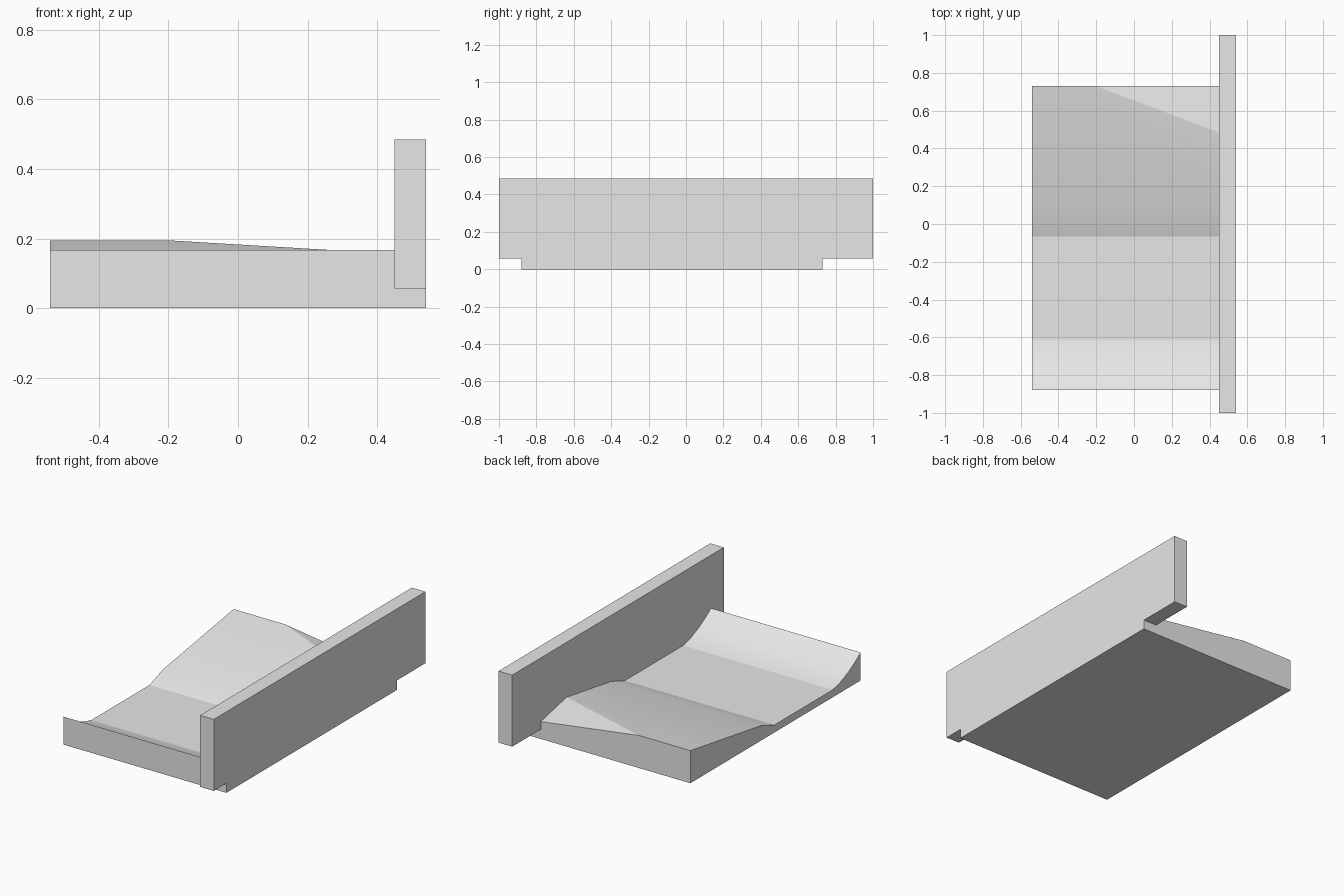
import bpy
import bmesh
import math
from mathutils import Vector

cube = bpy.data.objects.get("Cube")
if cube:
    bpy.data.objects.remove(cube, do_unlink=True)

# Single plain grey
grey = bpy.data.materials.new("plain_grey")
grey.use_nodes = True
grey.diffuse_color = (0.8, 0.8, 0.8, 1)
grey.node_tree.nodes["Principled BSDF"].inputs["Base Color"].default_value = (0.8, 0.8, 0.8, 1)


def extrude_profile(name, profile, x0, x1, cut=None):
    """Extrude a (y, z) profile along x; optionally trim it with a plane."""
    bm = bmesh.new()
    face = bm.faces.new([bm.verts.new((x0, y, z)) for y, z in profile])
    grown = bmesh.ops.extrude_face_region(bm, geom=[face])["geom"]
    moved = [v for v in grown if isinstance(v, bmesh.types.BMVert)]
    bmesh.ops.translate(bm, verts=moved, vec=(x1 - x0, 0, 0))
    if cut:
        point, normal = cut
        bmesh.ops.bisect_plane(bm, geom=bm.verts[:] + bm.edges[:] + bm.faces[:],
                               plane_co=point, plane_no=normal, clear_outer=True)
        bmesh.ops.holes_fill(bm, edges=[e for e in bm.edges if e.is_boundary])
    bmesh.ops.recalc_face_normals(bm, faces=bm.faces[:])
    mesh = bpy.data.meshes.new(name)
    bm.to_mesh(mesh)
    bm.free()
    mesh.materials.append(grey)
    obj = bpy.data.objects.new(name, mesh)
    bpy.context.collection.objects.link(obj)
    bpy.ops.object.select_all(action="DESELECT")
    obj.select_set(True)
    bpy.context.view_layer.objects.active = obj
    bpy.ops.object.shade_smooth_by_angle(angle=math.radians(13))
    return obj


FRONT, BACK, INNER = -0.88, 0.73, 0.45

# Ground bed: curved front bank, flat channel, step, rising slope
bank = [(-0.88, 0.167), (-0.82, 0.127), (-0.755, 0.091), (-0.685, 0.062), (-0.615, 0.045)]
slope = [(-0.065, 0.045), (0.065, 0.09), (BACK, 0.195)]
bed = [(BACK, 0), (FRONT, 0)] + bank + slope

# Sloping trim over the back corner beside the wall
a = Vector((-0.2, BACK, 0.195))
b = Vector((INNER, 0.487, 0.156))
c = Vector((INNER, BACK, 0.104))
normal = (b - a).cross(c - a)
if normal.z < 0:
    normal.negate()
extrude_profile("ground_bed", bed, -0.54, INNER, (a, normal.normalized()))

# Long upright wall with a foot that reaches the base
wall = [(-1, 0.057), (FRONT, 0.057), (FRONT, 0), (BACK, 0), (BACK, 0.057),
        (1, 0.057), (1, 0.485), (-1, 0.485)]
extrude_profile("side_wall", wall, INNER, 0.54)
